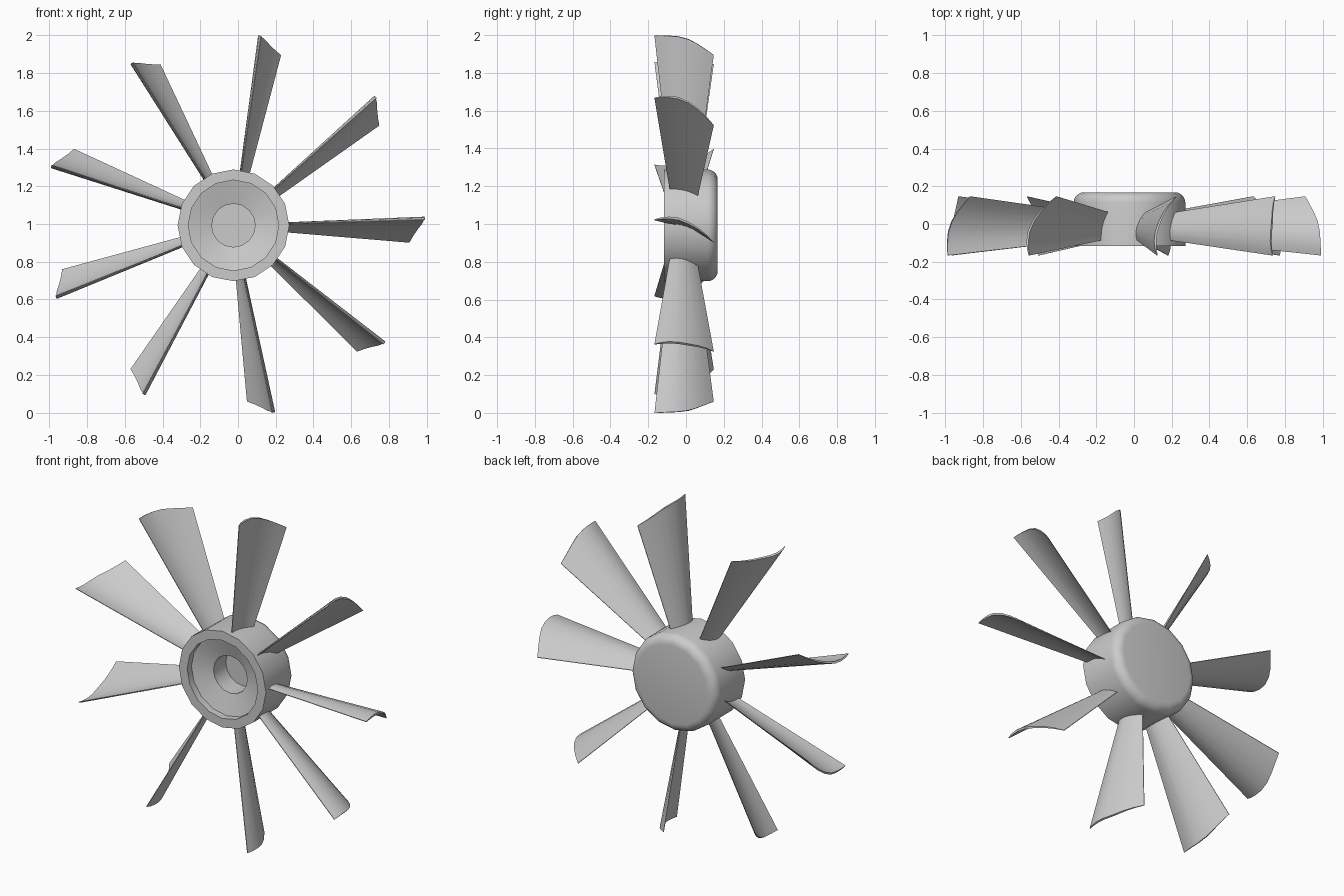
import bpy, bmesh, math
from mathutils import Matrix, Vector

if "Cube" in bpy.data.objects:
    bpy.data.objects.remove(bpy.data.objects["Cube"])

CENTRE = Vector((-0.024, 0, 0.993))


def make_object(name, bm, angle):
    bmesh.ops.recalc_face_normals(bm, faces=bm.faces)
    me = bpy.data.meshes.new(name)
    bm.to_mesh(me)
    bm.free()
    ob = bpy.data.objects.new(name, me)
    bpy.context.collection.objects.link(ob)
    bpy.ops.object.select_all(action='DESELECT')
    ob.select_set(True)
    bpy.context.view_layer.objects.active = ob
    bpy.ops.object.shade_smooth_by_angle(angle=math.radians(angle))
    return ob


def loft(bm, rings, close_rings=True):
    """Skin closed rings of points and cap both ends."""
    vs = [[bm.verts.new(p) for p in ring] for ring in rings]
    for a, b in zip(vs, vs[1:]):
        n = len(a)
        for i in range(n):
            j = (i + 1) % n
            bm.faces.new((a[i], a[j], b[j], b[i]))
    bm.faces.new(vs[0])
    bm.faces.new(vs[-1])


# Hub: turned profile (radius, y) from the bore floor, out over the rim, to the rounded back
SIDES = 16
profile = [(0.115, 0.08), (0.115, -0.04), (0.24, -0.075), (0.24, -0.117), (0.296, -0.117)]
for k in range(6):
    a = math.radians(18 * k)
    profile.append((0.241 + 0.055 * math.cos(a), 0.113 + 0.055 * math.sin(a)))
rings = []
for r, y in profile:
    rings.append([CENTRE + Vector((r * math.cos(t), y, r * math.sin(t)))
                  for t in (2 * math.pi * i / SIDES for i in range(SIDES))])
bm = bmesh.new()
loft(bm, rings)
make_object("hub", bm, 32)

# Blade sections: (reach, y, camber, thickness) from leading edge to trailing edge
tip = [(1.014, -0.167, 0.031, 0.004), (1.014, -0.135, 0.041, 0.009),
       (1.012, -0.09, 0.046, 0.012), (1.009, -0.04, 0.040, 0.013),
       (0.998, 0.015, 0.018, 0.012), (0.976, 0.065, -0.012, 0.010),
       (0.952, 0.11, -0.050, 0.007), (0.932, 0.147, -0.089, 0.003)]


def section(root):
    upper, lower = [], []
    for reach, y, n, t in tip:
        if root:
            reach, y, n = 0.265, -0.012 + (y + 0.01) * 0.46, n * 0.36 - 0.001
        upper.append(Vector((reach, y, n)))
        lower.append(Vector((reach, y, n - t)))
    return upper + lower[::-1]


# Nine identical blades around the hub axis
for i in range(9):
    rot = Matrix.Rotation(-math.radians(40 * i), 3, 'Y')
    bm = bmesh.new()
    loft(bm, [[CENTRE + rot @ p for p in section(root)] for root in (True, False)])
    make_object(f"fan_blade_{i + 1}", bm, 35)
